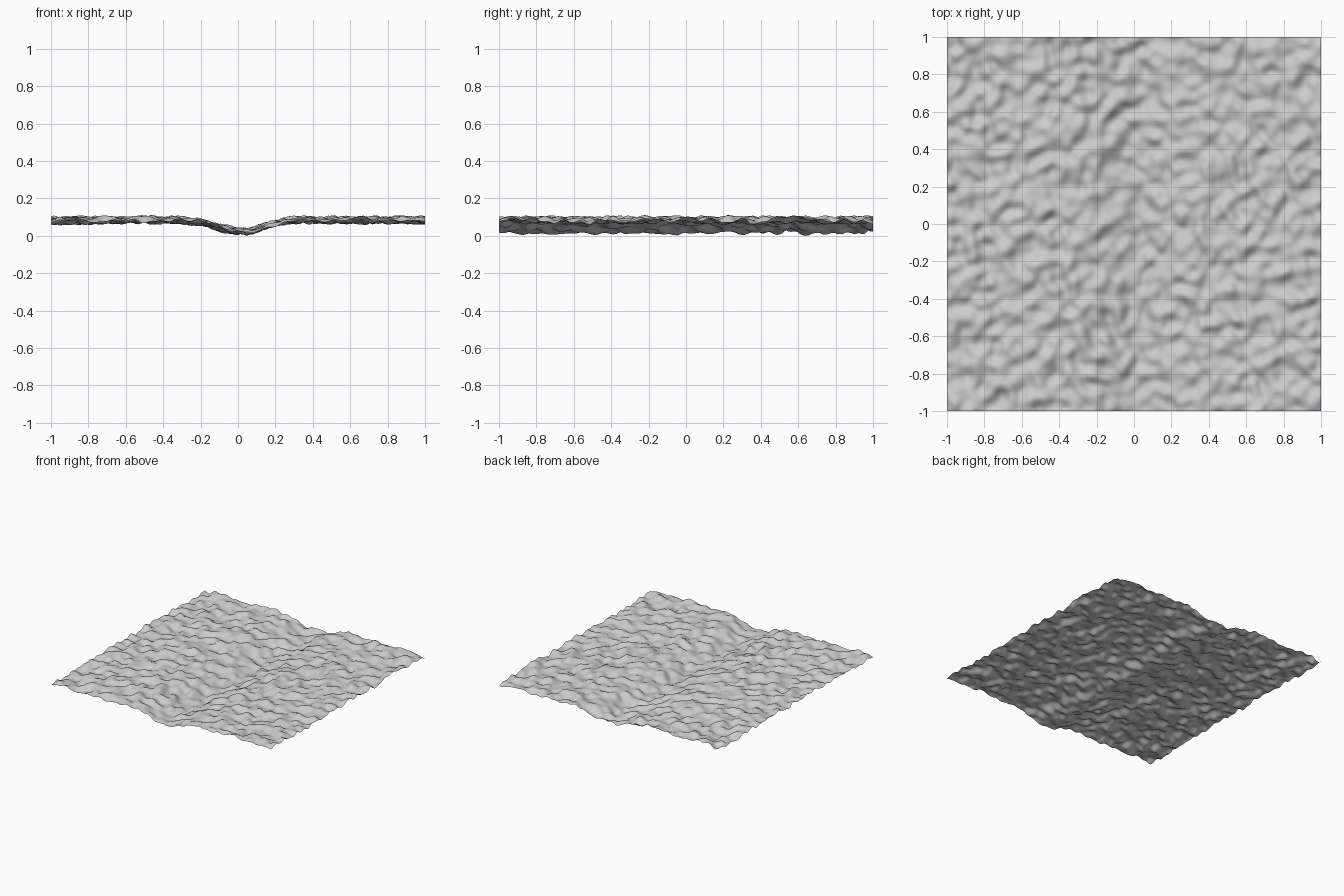
import bpy, bmesh
from mathutils import Vector, noise

if "Cube" in bpy.data.objects:
    bpy.data.objects.remove(bpy.data.objects["Cube"])

# Cross-section of the ground: flat banks with a shallow channel along y
PROFILE = [(-1.0, 0.092), (-0.32, 0.096), (-0.2, 0.084), (-0.1, 0.055), (0.0, 0.031),
           (0.05, 0.030), (0.1, 0.048), (0.2, 0.079), (0.3, 0.094), (1.0, 0.094)]
CELLS = 128
FREQ = 15.0
BUMP = 0.034


def ground(x):
    for (x0, z0), (x1, z1) in zip(PROFILE, PROFILE[1:]):
        if x <= x1:
            return z0 + (z1 - z0) * (x - x0) / (x1 - x0)
    return PROFILE[-1][1]


# Terrain sheet: a fine grid raised by the profile plus small ripples
bm = bmesh.new()
bmesh.ops.create_grid(bm, x_segments=CELLS, y_segments=CELLS, size=1.0)
for v in bm.verts:
    ripple = noise.noise(Vector((v.co.x * FREQ + 3.3, v.co.y * FREQ + 7.7, 0.4)))
    v.co.z = ground(v.co.x) + max(-0.026, min(0.026, BUMP * ripple))

# Rest the lowest point on z = 0
low = min(v.co.z for v in bm.verts)
for v in bm.verts:
    v.co.z -= low

for f in bm.faces:
    f.smooth = True
mesh = bpy.data.meshes.new("terrain")
bm.to_mesh(mesh)
bm.free()
terrain = bpy.data.objects.new("terrain", mesh)
bpy.context.collection.objects.link(terrain)
